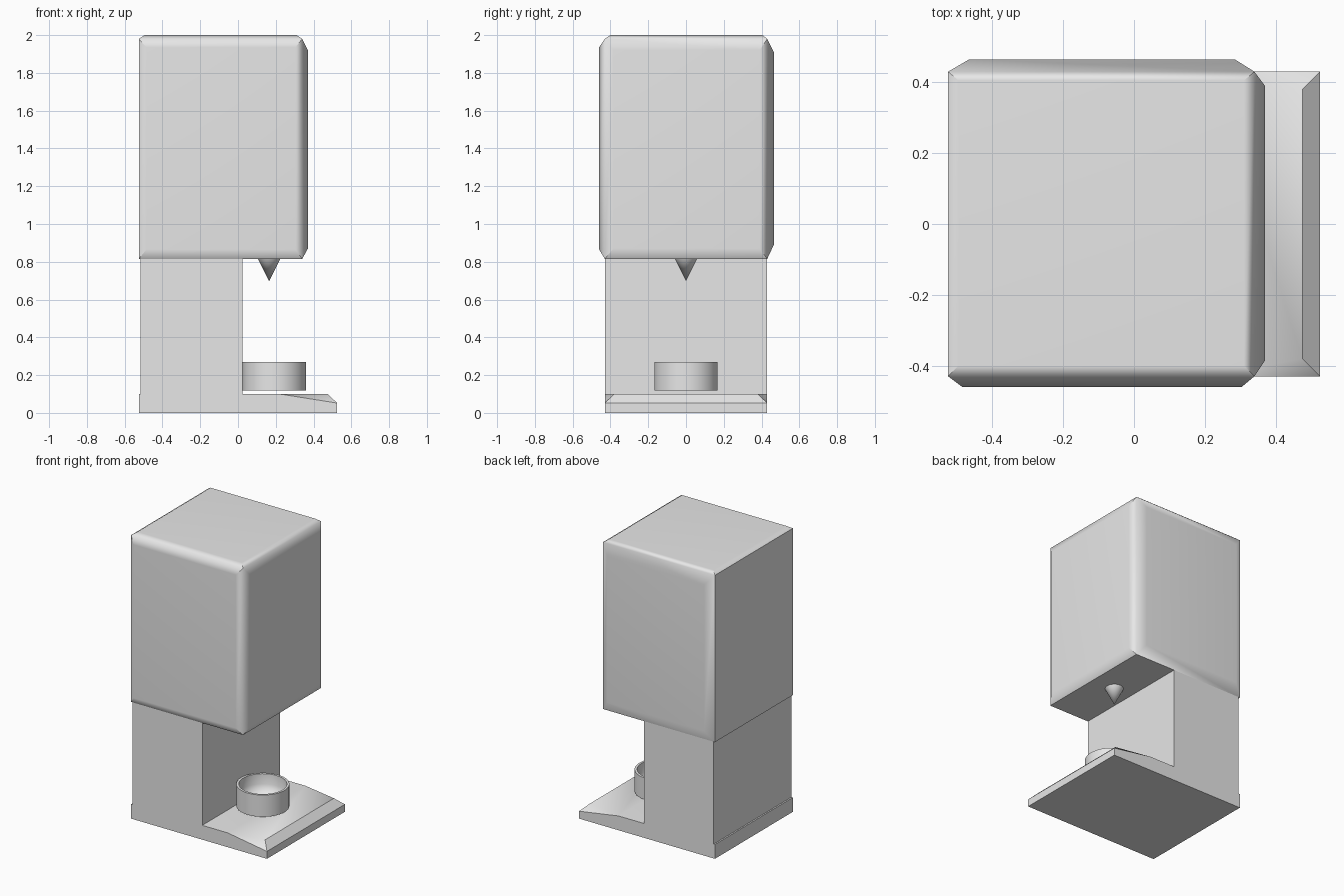
import bpy, bmesh, math
from mathutils import Vector

cube = bpy.data.objects.get("Cube")
if cube:
    bpy.data.objects.remove(cube, do_unlink=True)

grey = bpy.data.materials.new("light grey")
grey.use_nodes = True
grey.diffuse_color = (0.8, 0.8, 0.8, 1)
grey.node_tree.nodes["Principled BSDF"].inputs["Base Color"].default_value = (0.8, 0.8, 0.8, 1)


def finish(name, bm, weighted=False):
    bmesh.ops.recalc_face_normals(bm, faces=bm.faces[:])
    mesh = bpy.data.meshes.new(name)
    bm.to_mesh(mesh)
    bm.free()
    mesh.materials.append(grey)
    obj = bpy.data.objects.new(name, mesh)
    bpy.context.collection.objects.link(obj)
    bpy.ops.object.select_all(action="DESELECT")
    obj.select_set(True)
    bpy.context.view_layer.objects.active = obj
    bpy.ops.object.shade_smooth_by_angle(angle=math.radians(42))
    if weighted:
        mod = obj.modifiers.new("even shading", "WEIGHTED_NORMAL")
        mod.keep_sharp = True
    return obj


def box(lo, hi):
    bm = bmesh.new()
    bmesh.ops.create_cube(bm, size=1)
    for v in bm.verts:
        v.co = [hi[i] if v.co[i] > 0 else lo[i] for i in range(3)]
    bm.normal_update()
    return bm


def raise_panel(bm, normal, depth, lo, hi):
    """Extrude the face pointing along normal and shrink it to the given bounds."""
    n = Vector(normal)
    face = max(bm.faces, key=lambda f: f.normal.dot(n) * f.calc_area() ** 0.01)
    new = bmesh.ops.extrude_discrete_faces(bm, faces=[face])["faces"][0]
    for v in new.verts:
        for i in range(3):
            if abs(n[i]) < 0.5:
                v.co[i] = min(max(v.co[i], lo[i]), hi[i])
        v.co += n * depth
    bm.normal_update()


# Head with pillowed panels on three sides and a chamfered lid
head = box((-0.525, -0.43, 0.815), (0.34, 0.43, 1.98))
raise_panel(head, (0, -1, 0), 0.03, (-0.485, 0, 0.865), (0.304, 0, 1.935))
raise_panel(head, (0, 1, 0), 0.035, (-0.465, 0, 0.89), (0.284, 0, 1.91))
raise_panel(head, (1, 0, 0), 0.03, (0, -0.385, 0.87), (0, 0.39, 1.92))
raise_panel(head, (0, 0, 1), 0.02, (-0.495, -0.4, 0), (0.31, 0.405, 0))
finish("head", head, True)

# Column
finish("column", box((-0.515, -0.43, 0.09), (0.025, 0.43, 0.815)))

# Base plate with a sloping front lip and dipped front corners
base = bmesh.new()
sides = []
for s in (-1, 1):
    y = 0.43 * s
    pts = [(-0.525, y, 0), (0.525, y, 0), (0.525, y, 0.052),
           (0.22, y, 0.1), (-0.525, y, 0.1), (0.475, 0.38 * s, 0.1)]
    sides.append([base.verts.new(p) for p in pts])
a, b = sides
for side in sides:
    base.faces.new(side[:5])
    base.faces.new((side[2], side[3], side[5]))
for i, j in ((0, 1), (1, 2), (2, 5), (5, 3), (3, 4), (4, 0)):
    base.faces.new((a[i], a[j], b[j], b[i]))
finish("base", base)

# Cup turned from a half profile
cup = bmesh.new()
profile = [(0, 0.118), (0.168, 0.118), (0.168, 0.27), (0.152, 0.27),
           (0.15, 0.2), (0.135, 0.16), (0.1, 0.138), (0, 0.13)]
verts = [cup.verts.new((r, 0, z)) for r, z in profile]
edges = [cup.edges.new(pair) for pair in zip(verts, verts[1:])]
bmesh.ops.spin(cup, geom=verts + edges, cent=(0, 0, 0), axis=(0, 0, 1),
               angle=math.tau, steps=48)
bmesh.ops.remove_doubles(cup, verts=cup.verts[:], dist=0.0005)
finish("cup", cup).location.x = 0.192

# Pouring nozzle under the head
nozzle = bmesh.new()
bmesh.ops.create_cone(nozzle, cap_ends=True, segments=32, radius1=0,
                      radius2=0.06, depth=0.12)
bmesh.ops.remove_doubles(nozzle, verts=nozzle.verts[:], dist=0.0005)
finish("nozzle", nozzle).location = (0.165, 0, 0.757)
